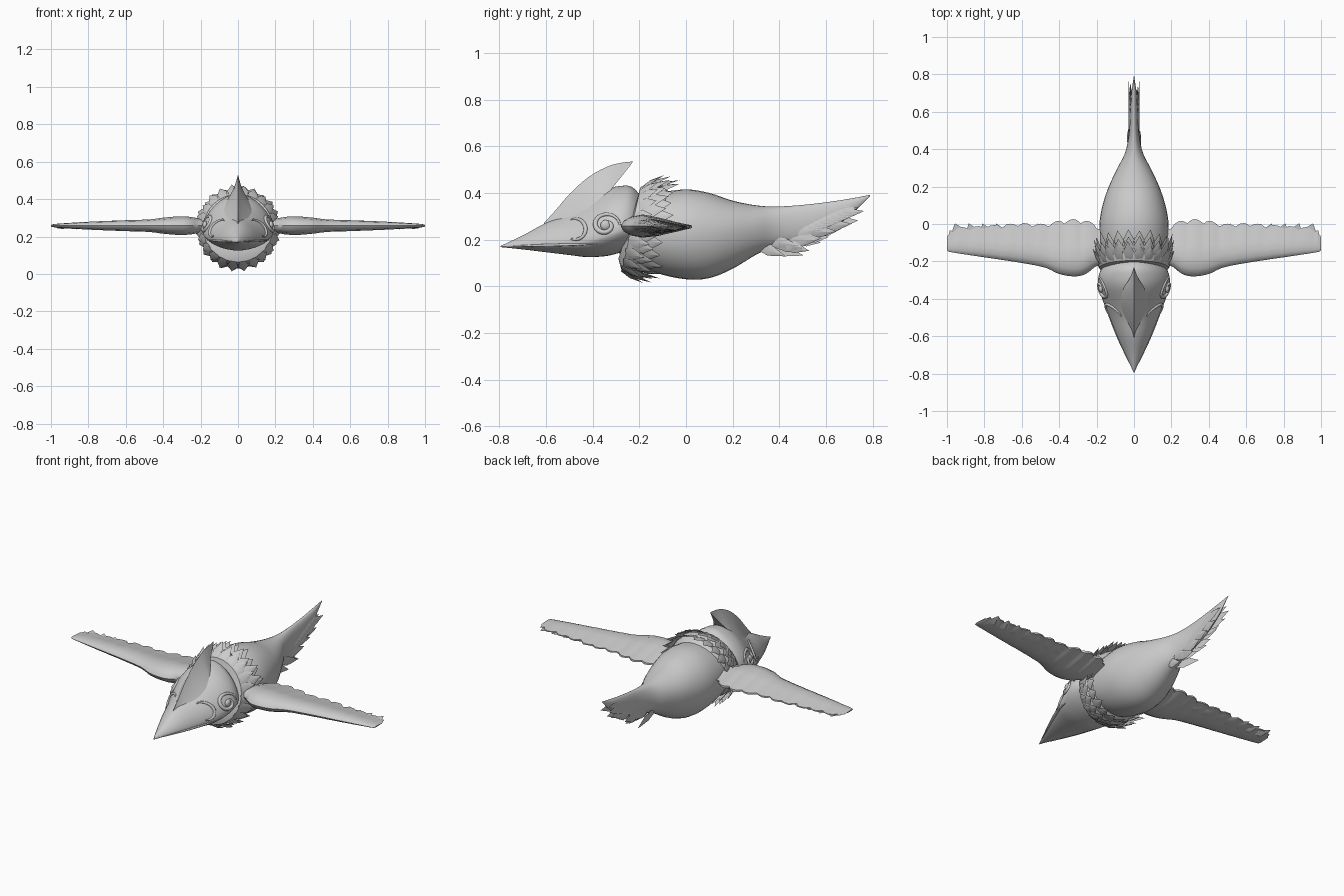
import bpy, bmesh, math, random
from mathutils import Vector
from mathutils.bvhtree import BVHTree

random.seed(4)
if "Cube" in bpy.data.objects:
    bpy.data.objects.remove(bpy.data.objects["Cube"])

grey = bpy.data.materials.new("plain_grey")
grey.use_nodes = True
grey.diffuse_color = (0.6, 0.6, 0.6, 1)
grey.node_tree.nodes["Principled BSDF"].inputs["Base Color"].default_value = (0.6, 0.6, 0.6, 1)


def finish(name, bm, angle=40):
    bmesh.ops.recalc_face_normals(bm, faces=bm.faces)
    mesh = bpy.data.meshes.new(name)
    bm.to_mesh(mesh)
    bm.free()
    ob = bpy.data.objects.new(name, mesh)
    bpy.context.collection.objects.link(ob)
    mesh.materials.append(grey)
    bpy.ops.object.select_all(action="DESELECT")
    ob.select_set(True)
    bpy.context.view_layer.objects.active = ob
    bpy.ops.object.shade_smooth_by_angle(angle=math.radians(angle))
    return ob


def refine(rows, steps=4):
    """Catmull-Rom resampling of a list of equal-length rows."""
    out = []
    for i in range(len(rows) - 1):
        quad = [rows[max(0, min(len(rows) - 1, i + k))] for k in (-1, 0, 1, 2)]
        for s in range(steps):
            t = s / steps
            out.append([b + 0.5 * t * (c - a + t * (2*a - 5*b + 4*c - d + t * (3*(b - c) + d - a)))
                        for a, b, c, d in zip(*quad)])
    return out + [rows[-1]]


def skin(bm, rings):
    """Join closed rings of points and cap both ends."""
    rings = [[bm.verts.new(p) for p in r] for r in rings]
    n = len(rings[0])
    for a, b in zip(rings, rings[1:]):
        for i in range(n):
            bm.faces.new((a[i], a[(i + 1) % n], b[(i + 1) % n], b[i]))
    bm.faces.new(rings[0])
    bm.faces.new(rings[-1])


def hull(name, rows, upper, lower, angle, n=32):
    """Rows hold y, half width, bottom, widest height and top."""
    rings = []
    for y, w, zb, zm, zt in refine(rows):
        ring = []
        for i in range(n):
            a = math.tau * i / n
            c, s = math.cos(a), math.sin(a)
            e = upper if s > 0 else lower
            h = zt - zm if s > 0 else zm - zb
            ring.append((math.copysign(max(w, .001) * abs(c) ** e, c), y,
                         zm + math.copysign(h * abs(s) ** e, s)))
        rings.append(ring)
    bm = bmesh.new()
    skin(bm, rings)
    tree = BVHTree.FromBMesh(bm)
    return finish(name, bm, angle), tree


def feather(bm, base, along, out, length, width):
    """Pointed blade with a raised spine and a closed underside."""
    along, out = Vector(along).normalized(), Vector(out).normalized()
    side = along.cross(out).normalized() * width / 2
    base = Vector(base)
    mid = base + along * length * .45
    a, b, l, r, tip, top = [bm.verts.new(p) for p in (
        base - side * .6, base + side * .6, mid - side, mid + side,
        base + along * length, mid + out * width * .16)]
    for f in ((a, b, top), (b, r, top), (r, tip, top), (tip, l, top), (l, a, top), (a, l, tip, r, b)):
        bm.faces.new(f)


# Body tapering into the thin tail
body, body_tree = hull("body", [
    (-.30, .10, .15, .24, .32), (-.22, .155, .10, .23, .37), (-.12, .18, .055, .23, .40),
    (0, .185, .03, .23, .415), (.10, .168, .035, .23, .40), (.20, .135, .075, .24, .367),
    (.30, .088, .135, .25, .347), (.38, .048, .17, .26, .342), (.48, .027, .19, .27, .347),
    (.60, .02, .235, .30, .36), (.70, .014, .30, .34, .375), (.79, .001, .388, .39, .392)], 1, 1, 40)

# Head drawn out into a sharp beak
head, head_tree = hull("head_and_beak", [
    (-.795, .001, .168, .17, .173), (-.70, .045, .158, .176, .218), (-.60, .09, .146, .18, .272),
    (-.50, .13, .134, .185, .312), (-.42, .163, .125, .195, .362), (-.34, .188, .13, .22, .415),
    (-.28, .19, .145, .24, .43), (-.23, .165, .16, .25, .425), (-.18, .10, .20, .26, .37)], 1.2, 1.15, 30)

# Swept crest
bm = bmesh.new()
crest = [(-.61, .27, -.59, .25, .012), (-.56, .325, -.55, .27, .03), (-.5, .395, -.5, .285, .055),
         (-.42, .467, -.42, .33, .075), (-.34, .512, -.36, .37, .07), (-.285, .528, -.325, .41, .045),
         (-.25, .533, -.285, .46, .02), (-.227, .535, -.235, .523, .002)]
skin(bm, [[(0, yt, zt), (w * .38, (yt + yb) / 2, (zt + zb) / 2), (w, yb, zb),
           (-w, yb, zb), (-w * .38, (yt + yb) / 2, (zt + zb) / 2)]
          for yt, zt, yb, zb, w in refine(crest, 3)])
finish("head_crest", bm)

# Raised eye swirl, eyeball and brow on each side, laid onto the head
def relief(name, side, path, thick):
    curve = bpy.data.curves.new(name, "CURVE")
    curve.dimensions, curve.bevel_depth, curve.bevel_resolution = "3D", thick, 2
    points = []
    for y, z in path:
        hit = head_tree.ray_cast(Vector((side, y, z)), Vector((-side, 0, 0)))[0]
        if hit:
            points.append(hit)
    spline = curve.splines.new("POLY")
    spline.points.add(len(points) - 1)
    for k, (p, co) in enumerate(zip(spline.points, points)):
        p.co = (*co, 1)
        p.radius = .4 + .6 * math.sin(math.pi * k / (len(points) - 1))
    ob = bpy.data.objects.new(name, curve)
    bpy.context.collection.objects.link(ob)
    curve.materials.append(grey)


for side, label in ((1, "left"), (-1, "right")):
    swirl = [(-.345 + (.062 - .0035 * k / 2) * math.cos(.3 * k), .262 + (.055 - .0016 * k) * math.sin(.3 * k))
             for k in range(28)]
    relief(label + "_eye_swirl", side, swirl, .011)
    relief(label + "_cheek_curl", side, [(-.475 + .045 * math.cos(.25 * k - 2), .245 + .045 * math.sin(.25 * k - 2))
                                        for k in range(17)], .009)
    bm = bmesh.new()
    bmesh.ops.create_uvsphere(bm, u_segments=16, v_segments=10, radius=.022)
    eye = finish(label + "_eye", bm)
    eye.location = head_tree.ray_cast(Vector((side, -.345, .262)), Vector((-side, 0, 0)))[0]
    eye.scale.x = .6

# Mouth line: a slim ridge along the beak edge
for side, label in ((1, "left"), (-1, "right")):
    relief(label + "_mouth_edge", side, [(-.74 + .03 * k, .172 + .0008 * k) for k in range(13)], .006)

# Ruff: three tilted rings of feathers over a collar
bm = bmesh.new()
rings = []
for y, r in ((-.25, .13), (-.235, .185), (-.19, .20), (-.14, .19), (-.10, .15)):
    rings.append([(r * math.cos(a), y + .04 * math.sin(a), .245 + r * math.sin(a) * .98)
                  for a in [math.tau * i / 32 for i in range(32)]])
skin(bm, rings)
finish("neck_collar", bm)

bm = bmesh.new()
for row, (y, r, flare, count) in enumerate(((-.235, .18, .5, 22), (-.205, .19, .36, 24), (-.17, .185, .25, 22))):
    for i in range(count):
        a = math.tau * (i + row * .5) / count
        radial = Vector((math.cos(a), 0, math.sin(a)))
        base = radial * r + Vector((0, y + .045 * math.sin(a), .245))
        along = radial * flare + Vector((0, .9, 0))
        feather(bm, base, along, radial - Vector((0, .5, 0)), random.uniform(.085, .115), .058)
finish("neck_ruff_feathers", bm, 20)

# Overlapping feathers over the belly and flanks
bm = bmesh.new()
for row in range(10):
    y = -.12 + row * .05
    for k in range(11):
        a = math.radians(-90 + (k - 5 + (row % 2) * .5) * 17)
        d = Vector((math.cos(a), 0, math.sin(a)))
        hit, normal, _, _ = body_tree.ray_cast(Vector((0, y, .25)) + d, -d)
        if hit:
            along = Vector((0, 1, 0)) - normal * normal.y + normal * .1
            width = .075 * min(1, .35 + abs(hit.z - .25) * 4)
            feather(bm, hit - normal * .003, along, normal, .095, width)
finish("belly_feathers", bm, 20)

# Ragged tail feathers hanging from the lower edge
bm = bmesh.new()
for k in range(13):
    t = k / 12
    y, z = .32 + .34 * t, .165 + .12 * t * t
    for side in (-1, 1):
        feather(bm, (side * .014 * (1.6 - t), y - .02, z + random.uniform(.0, .035)),
                (side * .10, 1, -.28 + .55 * t + random.uniform(-.15, .15)),
                (side, 0, -.15), random.uniform(.12, .16) * (1 - .2 * t), .05)
for k in range(8):
    for side in (-1, 1):
        feather(bm, (side * .018, .46 + .025 * k, .23 + .011 * k), (side * .08, 1, .12),
                (side, 0, 0), .13, .045)
finish("tail_feathers", bm, 20)

# Wings: x, leading edge, trailing edge, half thickness
wing_rows = [(.12, -.19, -.03, .035), (.20, -.225, -.012, .04), (.26, -.268, .005, .05), (.32, -.28, .012, .052),
             (.40, -.267, .004, .045), (.48, -.232, -.012, .035), (.62, -.205, -.008, .03),
             (.80, -.178, -.022, .022), (.94, -.157, -.032, .013), (.99, -.148, -.045, .008), (1, -.14, -.06, .003)]
for side, label in ((1, "left"), (-1, "right")):
    bm = bmesh.new()
    rings = []
    for x, lead, trail, h in refine(wing_rows, 6):
        lobe = max(0, x - .2) / .085 % 1
        fringe = .026 * abs(math.sin(math.pi * lobe)) ** .6 if .2 < x < .99 else 0
        back = trail - .012 + fringe
        chord = back - lead
        under = .006 * lobe if .2 < x < .98 else 0
        ring = []
        for t, up in ((0, 0), (.04, .45), (.14, .8), (.32, 1), (.55, .72), (.8, .32), (1, .06),
                      (1, -.1), (.8, -.4), (.55, -.75), (.32, -1), (.14, -.8), (.04, -.45)):
            drop = under if up < 0 and t > .4 else 0
            ring.append((side * x, lead + chord * t, .258 + h * up * .95 - drop))
        rings.append(ring)
    skin(bm, rings)
    finish(label + "_wing", bm, 45)

    # Layered flight feathers beneath the trailing half
    bm = bmesh.new()
    for k in range(10):
        x = .25 + .075 * k
        feather(bm, (side * x, -.125 + .004 * k, .237 + .0012 * k), (side * .35, 1, .12), (0, .1, -1),
                .135 - .004 * k, .085)
    finish(label + "_flight_feathers", bm, 20)
